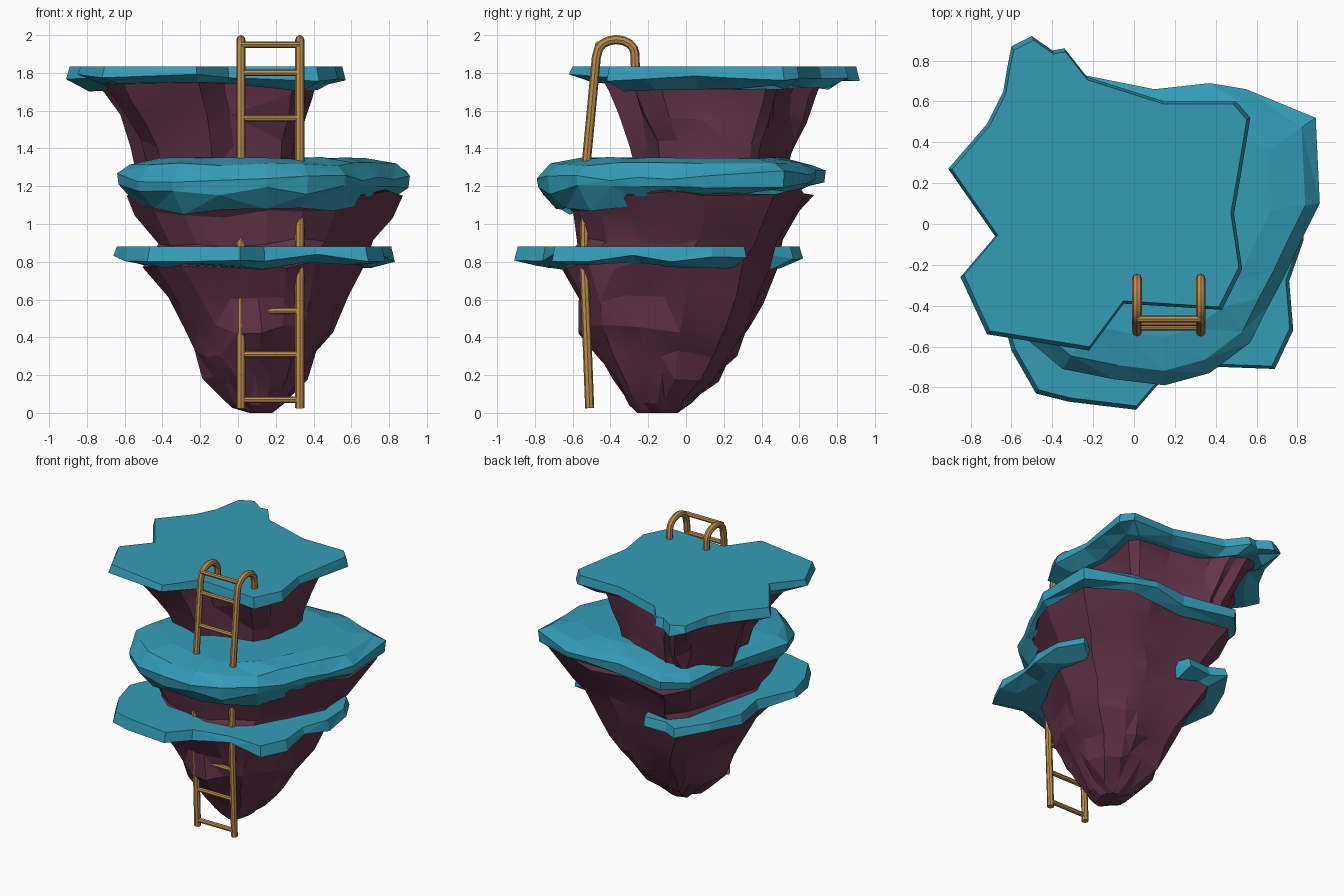
import bpy, bmesh, math, random

cube = bpy.data.objects.get("Cube")
if cube:
    bpy.data.objects.remove(cube, do_unlink=True)
random.seed(4)


def material(name, color):
    m = bpy.data.materials.new(name)
    m.use_nodes = True
    m.diffuse_color = (*color, 1)
    m.node_tree.nodes["Principled BSDF"].inputs["Base Color"].default_value = (*color, 1)
    return m


TEAL = material("teal_grass", (0.034, 0.335, 0.475))
ROCK = material("plum_rock", (0.125, 0.034, 0.068))
WOOD = material("ladder_wood", (0.52, 0.275, 0.075))


def smooth(obj, degrees):
    bpy.ops.object.select_all(action='DESELECT')
    obj.select_set(True)
    bpy.context.view_layer.objects.active = obj
    bpy.ops.object.shade_smooth_by_angle(angle=math.radians(degrees))


def loft(name, rings, mat):
    """Skin a stack of equal-length rings and cap both ends."""
    bm = bmesh.new()
    rows = [[bm.verts.new(p) for p in ring] for ring in rings]
    for a, b in zip(rows, rows[1:]):
        for i in range(len(a)):
            j = (i + 1) % len(a)
            bm.faces.new((a[i], a[j], b[j], b[i]))
    bm.faces.new(rows[0])
    bm.faces.new(rows[-1])
    bmesh.ops.triangulate(bm, faces=[f for f in bm.faces if len(f.verts) == 4])
    bmesh.ops.recalc_face_normals(bm, faces=bm.faces)
    mesh = bpy.data.meshes.new(name)
    bm.to_mesh(mesh)
    bm.free()
    mesh.materials.append(mat)
    obj = bpy.data.objects.new(name, mesh)
    bpy.context.collection.objects.link(obj)
    return obj


def ledge(name, outline, center, layers):
    """Layers are (z, scale, height jitter, rise to the back), underside first."""
    cx, cy = center
    rings = []
    for z, s, jitter, rise in layers:
        rings.append([(cx + (x - cx) * s, cy + (y - cy) * s,
                       z + rise * y + random.uniform(-jitter, jitter)) for x, y in outline])
    return loft(name, rings, TEAL)


def rock(name, outline, levels, rough):
    """Levels are (z, x min, x max, y min, y max); an oval foot grows into the outline."""
    xs, ys = zip(*outline)
    mx, my = (min(xs) + max(xs)) / 2, (min(ys) + max(ys)) / 2
    hx, hy = (max(xs) - min(xs)) / 2, (max(ys) - min(ys)) / 2
    rings = []
    for n, (z, x0, x1, y0, y1) in enumerate(levels):
        t = min(1, 0.3 + n / (len(levels) - 1))
        wobble = rough * (1.2 - t)
        ring = []
        for x, y in outline:
            u, v = (x - mx) / hx, (y - my) / hy
            r = math.hypot(u, v)
            k = (t + (1 - t) / r) * (1 + random.uniform(-wobble, wobble * 0.7))
            ring.append(((x0 + x1) / 2 + u * k * (x1 - x0) / 2,
                         (y0 + y1) / 2 + v * k * (y1 - y0) / 2,
                         z + (random.uniform(-0.025, 0.025) if n else 0)))
        rings.append(ring)
    smooth(loft(name, rings, ROCK), 16)


TOP = [
    (-0.22, -0.62), (-0.05, -0.39), (0.43, -0.42), (0.53, -0.22), (0.49, 0.05),
    (0.53, 0.28), (0.57, 0.52), (0.5, 0.6), (0.15, 0.6), (-0.23, 0.72),
    (-0.34, 0.86), (-0.4, 0.85), (-0.5, 0.92), (-0.6, 0.87), (-0.62, 0.77),
    (-0.64, 0.65), (-0.72, 0.49), (-0.91, 0.27), (-0.68, -0.06),
    (-0.85, -0.26), (-0.72, -0.54)]
MIDDLE = [
    (0.15, -0.79), (0.37, -0.73), (0.57, -0.58), (0.66, -0.4), (0.74, -0.25),
    (0.82, -0.08), (0.91, 0.1), (0.89, 0.52), (0.55, 0.66), (0.37, 0.69),
    (0.1, 0.66), (-0.3, 0.74), (-0.44, 0.58), (-0.5, 0.27), (-0.56, 0),
    (-0.64, -0.32), (-0.53, -0.56), (-0.35, -0.71), (-0.1, -0.76)]
LOWER = [
    (0.01, -0.91), (0.14, -0.76), (0.42, -0.7), (0.69, -0.71), (0.78, -0.52),
    (0.76, -0.28), (0.83, -0.08), (0.82, 0.14), (0.72, 0.32), (0.5, 0.24),
    (0.2, 0.3), (0.02, 0.42), (-0.04, 0.57), (-0.22, 0.56), (-0.33, 0.62),
    (-0.48, 0.4), (-0.58, 0.15), (-0.53, -0.12), (-0.66, -0.4),
    (-0.6, -0.62), (-0.48, -0.83), (-0.32, -0.87)]

# Rock bodies
rock("lower_rock", MIDDLE, [
    (0.0, 0.06, 0.18, -0.26, -0.04),
    (0.05, -0.05, 0.26, -0.31, 0.03),
    (0.19, -0.19, 0.37, -0.39, 0.18),
    (0.32, -0.23, 0.43, -0.49, 0.28),
    (0.44, -0.28, 0.52, -0.56, 0.35),
    (0.6, -0.38, 0.58, -0.58, 0.42),
    (0.78, -0.52, 0.67, -0.68, 0.48),
    (0.9, -0.43, 0.71, -0.57, 0.52),
    (1.05, -0.54, 0.81, -0.61, 0.6),
    (1.17, -0.6, 0.88, -0.7, 0.67)], 0.1)
rock("upper_rock", TOP, [
    (1.27, -0.53, 0.32, -0.25, 0.55),
    (1.42, -0.57, 0.35, -0.29, 0.59),
    (1.56, -0.63, 0.37, -0.35, 0.65),
    (1.68, -0.71, 0.39, -0.41, 0.7),
    (1.77, -0.78, 0.43, -0.46, 0.75)], 0.07)

# Grass ledges
ledge("top_ledge", TOP, (-0.15, 0.15),
      [(1.73, 0.84, 0.03, 0), (1.775, 1.0, 0.02, 0), (1.835, 0.975, 0, 0)])
ledge("middle_ledge", MIDDLE, (0.12, 0),
      [(1.125, 0.87, 0.02, 0.08), (1.2, 0.99, 0.025, 0.03),
       (1.255, 1.0, 0.02, 0.02), (1.32, 0.91, 0.015, 0), (1.35, 0.7, 0.006, 0)])
ledge("lower_ledge", LOWER, (0.08, -0.15),
      [(0.775, 0.84, 0.025, 0), (0.82, 1.0, 0.02, 0), (0.88, 0.975, 0, 0)])


# Ladder
def bar(name, points, radius):
    curve = bpy.data.curves.new(name, 'CURVE')
    curve.dimensions = '3D'
    curve.bevel_depth = radius
    curve.bevel_resolution = 2
    curve.use_fill_caps = True
    spline = curve.splines.new('POLY')
    spline.points.add(len(points) - 1)
    for sp, p in zip(spline.points, points):
        sp.co = (*p, 1)
    curve.materials.append(WOOD)
    obj = bpy.data.objects.new(name, curve)
    bpy.context.collection.objects.link(obj)
    bpy.ops.object.select_all(action='DESELECT')
    obj.select_set(True)
    bpy.context.view_layer.objects.active = obj
    bpy.ops.object.convert(target='MESH')
    smooth(bpy.context.view_layer.objects.active, 40)


RAIL = [(-0.51, 0.025), (-0.54, 0.8), (-0.53, 1.3), (-0.475, 1.88)]
HOOK = [(-0.37 + 0.1 * math.cos(a), 1.9 + 0.076 * math.sin(a))
        for a in [math.pi * (1 - i / 8) for i in range(9)]]
LEFT_X, RIGHT_X = 0.327, 0.015
for side, x in (("left", LEFT_X), ("right", RIGHT_X)):
    bar(side + "_rail", [(x, y, z) for y, z in RAIL + HOOK + [(-0.268, 1.82)]], 0.024)


def rail_y(z):
    for (y0, z0), (y1, z1) in zip(RAIL, RAIL[1:]):
        if z <= z1:
            return y0 + (y1 - y0) * (z - z0) / (z1 - z0)
    return -0.465


for n, z in enumerate((0.07, 0.31, 0.54, 1.56, 1.8, 1.95)):
    y = rail_y(z)
    bar(f"rung_{n + 1}", [(RIGHT_X, y, z), (LEFT_X, y, z)], 0.017)
